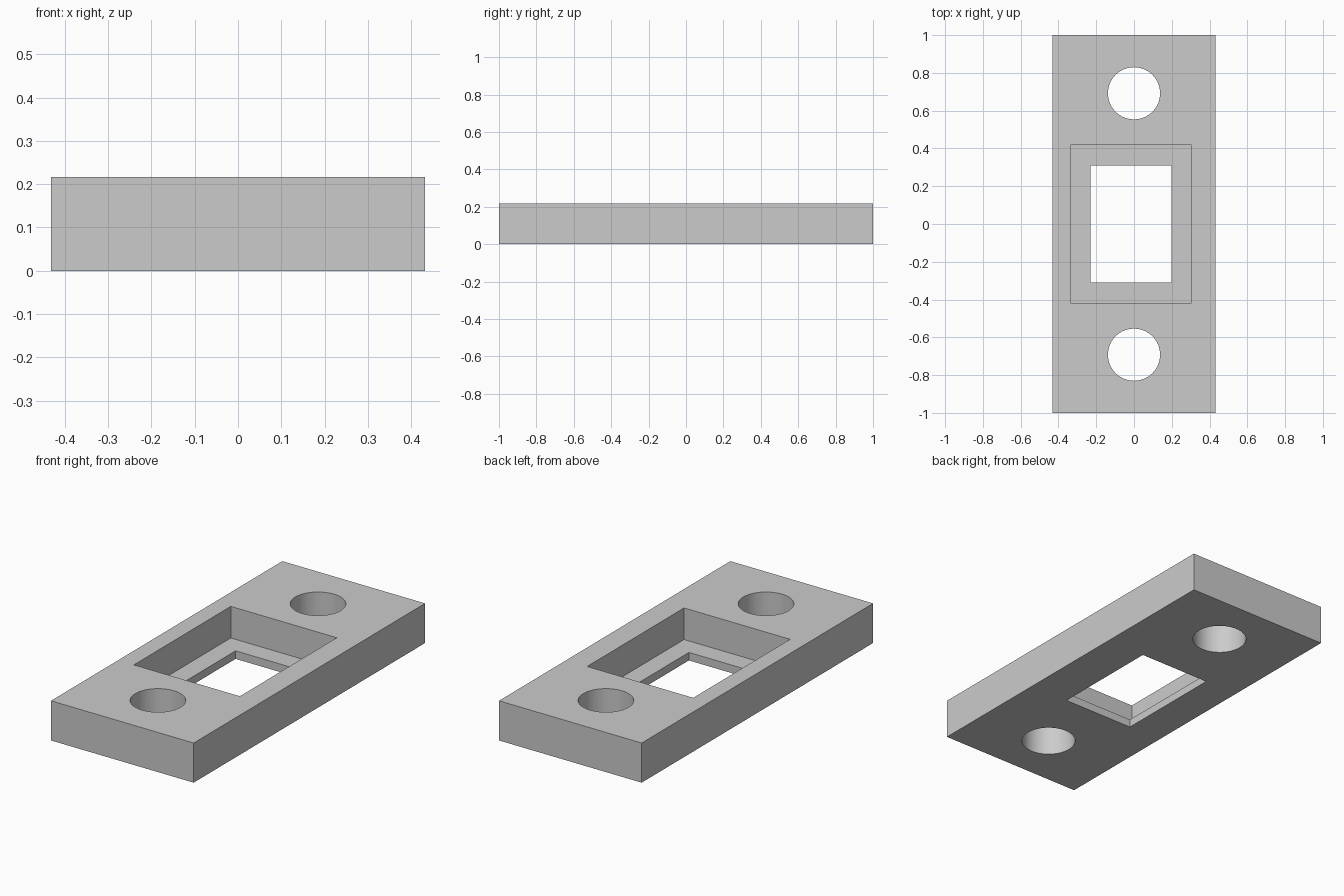
import bpy

cube = bpy.data.objects.get("Cube")
if cube:
    bpy.data.objects.remove(cube, do_unlink=True)

HEIGHT = 0.217
LEDGE = 0.044      # thickness of the lip at the bottom of the pocket
OFFSET = -0.016    # sideways shift of the pocket and window

grey = bpy.data.materials.new("light grey")
grey.use_nodes = True
colour = (0.6, 0.6, 0.6, 1)
grey.diffuse_color = colour
grey.node_tree.nodes["Principled BSDF"].inputs["Base Color"].default_value = colour


def box(name, x, width, length, bottom, top):
    bpy.ops.mesh.primitive_cube_add(size=1, location=(x, 0, (bottom + top) / 2))
    obj = bpy.context.object
    obj.name = name
    obj.scale = (width, length, top - bottom)
    bpy.ops.object.transform_apply(location=True, rotation=False, scale=True)
    obj.data.materials.append(grey)
    return obj


# Plate and the shapes cut out of it
plate = box("mounting_plate", 0, 0.864, 2, 0, HEIGHT)
cutters = [
    box("pocket_cutter", OFFSET, 0.642, 0.838, LEDGE, HEIGHT + 0.1),
    box("window_cutter", OFFSET, 0.43, 0.618, -0.1, HEIGHT),
]
for side, name in ((-1, "front_hole_cutter"), (1, "back_hole_cutter")):
    bpy.ops.mesh.primitive_cylinder_add(vertices=64, radius=0.138, depth=1,
                                        location=(0, side * 0.692, 0))
    hole = bpy.context.object
    hole.name = name
    hole.data.materials.append(grey)
    cutters.append(hole)

# Cut pocket, window and screw holes
bpy.context.view_layer.objects.active = plate
for cutter in cutters:
    cut = plate.modifiers.new(cutter.name, "BOOLEAN")
    cut.operation = "DIFFERENCE"
    cut.solver = "EXACT"
    cut.object = cutter
    bpy.ops.object.modifier_apply(modifier=cut.name)
for cutter in cutters:
    bpy.data.objects.remove(cutter, do_unlink=True)

# Smooth hole walls, sharp edges elsewhere
bpy.ops.object.select_all(action="DESELECT")
plate.select_set(True)
bpy.context.view_layer.objects.active = plate
bpy.ops.object.shade_smooth_by_angle()
